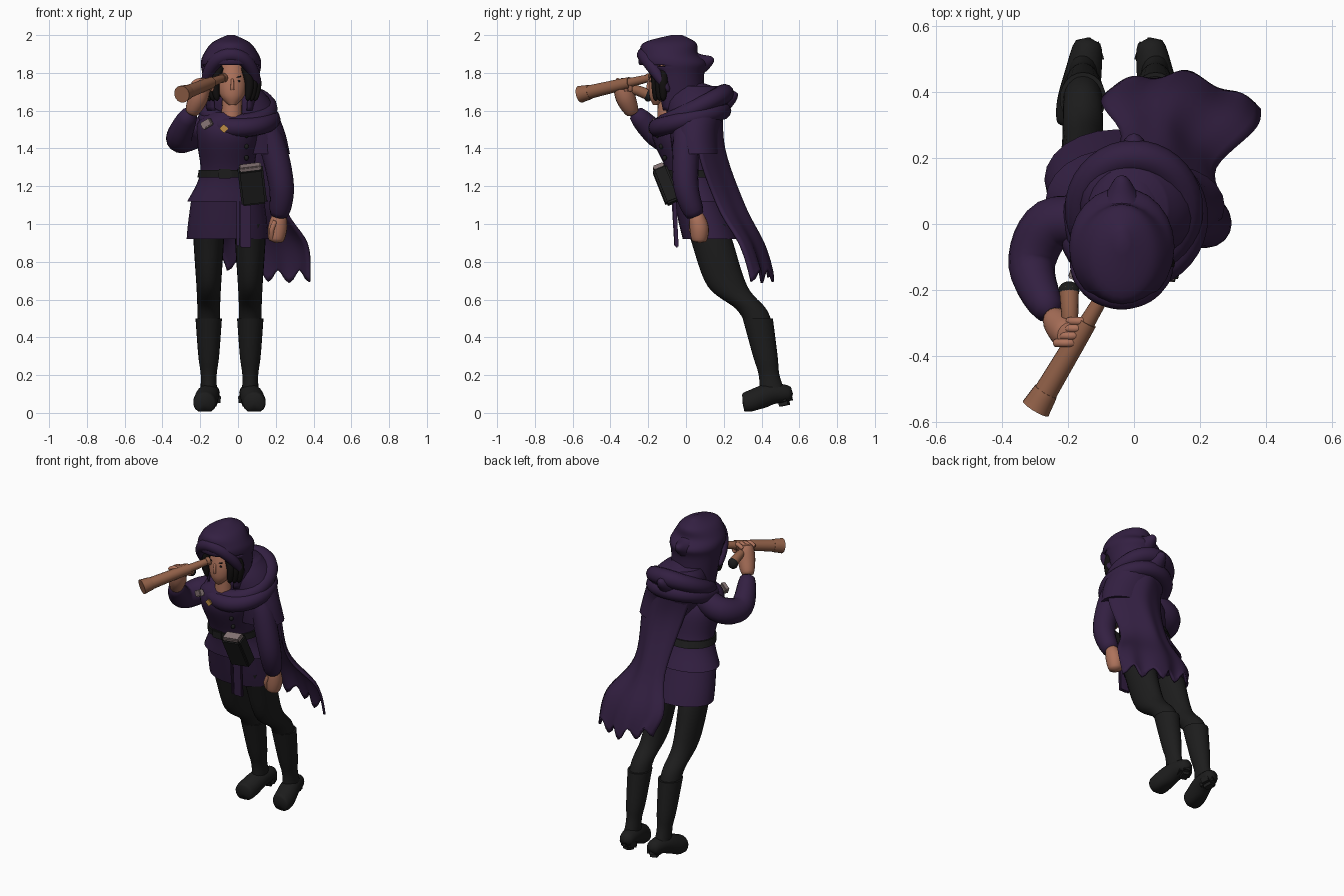
import bpy, bmesh, math
from mathutils import Vector, Quaternion

if "Cube" in bpy.data.objects:
    bpy.data.objects.remove(bpy.data.objects["Cube"])


def material(name, *colour):
    mat = bpy.data.materials.new(name)
    mat.use_nodes = True
    mat.diffuse_color = (*colour, 1)
    shader = next(node for node in mat.node_tree.nodes if node.type == "BSDF_PRINCIPLED")
    shader.inputs["Base Color"].default_value = (*colour, 1)
    shader.inputs["Roughness"].default_value = .8
    return mat


PURPLE = material("purple cloth", .033, .014, .054)
BLACK = material("black leather", .012, .012, .012)
HAIR = material("black hair", .006, .005, .005)
SKIN = material("skin", .42, .17, .105)
WOOD = material("brown wood", .29, .12, .066)
PAPER = material("grey paper", .24, .18, .18)
GOLD = material("gold", .5, .26, .06)


def finish(name, mat, bm, thickness=0):
    bmesh.ops.recalc_face_normals(bm, faces=bm.faces)
    mesh = bpy.data.meshes.new(name)
    bm.to_mesh(mesh)
    bm.free()
    mesh.materials.append(mat)
    part = bpy.data.objects.new(name, mesh)
    bpy.context.collection.objects.link(part)
    if thickness:
        part.modifiers.new("Thickness", "SOLIDIFY").thickness = thickness
    bpy.ops.object.select_all(action="DESELECT")
    part.select_set(True)
    bpy.context.view_layer.objects.active = part
    bpy.ops.object.shade_smooth_by_angle(angle=math.radians(50))
    return part


def spline(rows, steps=6):
    """Smooth curve through every row of values."""
    rows = [Vector(row) for row in rows]
    result = []
    for i in range(len(rows) - 1):
        start, stop = rows[i], rows[i + 1]
        leave = (stop - rows[max(i - 1, 0)]) / 2
        arrive = (rows[min(i + 2, len(rows) - 1)] - start) / 2
        for step in range(steps):
            t = step / steps
            ease = t * t * (3 - 2 * t)
            result.append(start + (stop - start) * ease + leave * (t * (1 - t) ** 2) - arrive * (t * t * (1 - t)))
    return result + [rows[-1]]


def bridge(rings, wrap=True, loop=False, caps=True):
    """Join equal rings of points into a surface."""
    bm = bmesh.new()
    rows = [[bm.verts.new(point) for point in ring] for ring in rings]
    count = len(rows[0])
    pairs = list(zip(rows, rows[1:])) + ([(rows[-1], rows[0])] if loop else [])
    for low, high in pairs:
        for i in range(count if wrap else count - 1):
            j = (i + 1) % count
            bm.faces.new((low[i], low[j], high[j], high[i]))
    if caps:
        bm.faces.new(rows[0])
        bm.faces.new(rows[-1])
    return bm


def circle(count=24):
    turns = [math.tau * i / count for i in range(count)]
    return [(math.cos(turn), math.sin(turn)) for turn in turns]


def stack(x, rings, slide=0, caps=True):
    """Level ellipses, each given as height, y, half width, half depth."""
    top = rings[0][0]
    return bridge([[Vector((x + slide * (top - z) + wide * c, y + deep * s, z)) for c, s in circle()]
                   for z, y, wide, deep in spline(rings)], caps=caps)


def tube(name, mat, path, start, end, swell=0, blunt=False):
    """Round section along a path, its radius going from start to end."""
    points = spline(path)
    last = len(points) - 1
    turn, heading, rings = Quaternion(), Vector((0, 0, 1)), []
    for i, point in enumerate(points):
        t = i / last
        ahead = (points[min(i + 1, last)] - points[max(i - 1, 0)]).normalized()
        turn = heading.rotation_difference(ahead) @ turn
        heading = ahead
        radius = start + (end - start) * t + swell * math.sin(math.pi * t)
        if not blunt:
            radius *= max(.1, math.sqrt(1 - abs(2 * t - 1) ** 12))
        rings.append([point + turn @ Vector((c, s, 0)) * radius for c, s in circle(16)])
    return finish(name, mat, bridge(rings))


def ball(name, mat, at, size):
    bm = bmesh.new()
    bmesh.ops.create_uvsphere(bm, u_segments=24, v_segments=14, radius=1)
    part = finish(name, mat, bm)
    part.location, part.scale = at, size


def box(name, mat, at, size, turn=(0, 0, 0), bevel=.005):
    bm = bmesh.new()
    bmesh.ops.create_cube(bm, size=1)
    bmesh.ops.scale(bm, vec=size, verts=bm.verts)
    bmesh.ops.bevel(bm, geom=bm.edges[:], offset=bevel, segments=2, affect="EDGES")
    part = finish(name, mat, bm)
    part.location, part.rotation_euler = at, turn


def hoop(name, centre, radius, slope, section):
    """Soft cloth ring round the neck, raised toward the back."""
    rings = []
    for c, s in circle(36):
        middle = Vector(centre) + Vector((radius * c, radius * s, slope * s))
        rings.append([middle + Vector((c * u, s * u, v)) * section for u, v in circle(12)])
    finish(name, PURPLE, bridge(rings, loop=True, caps=False))


def spine(z):
    """The whole body leans forward along this line."""
    return .42 - .31 * z


def trunk(name, mat, rings):
    finish(name, mat, stack(-.055, [(z, spine(z), wide, deep) for z, wide, deep in rings]))


# Legs, boots and heels, mirrored about the middle of the body
for side, sign in (("right", -1), ("left", 1)):
    x = -.045 + sign * .11
    finish(side + "_leg", BLACK, stack(x, [
        (1, .11, .08, .11), (.9, .14, .08, .11), (.67, .22, .065, .105), (.55, .345, .06, .08), (.46, .39, .06, .07)]))
    finish(side + "_boot_shaft", BLACK, stack(x, [
        (.5, .38, .07, .08), (.3, .42, .055, .065), (.2, .44, .042, .055), (.1, .46, .045, .07)]))
    heel, toe = x - sign * .018, x + sign * .02
    foot = tube(side + "_boot_foot", BLACK, [(heel, .565, .1), (x, .45, .1), (toe, .35, .06), (toe, .3, .05)], .04, .055, .014)
    for vertex in foot.data.vertices:
        vertex.co.z = max(vertex.co.z, .008, .28 * vertex.co.y - .09)
    box(side + "_boot_heel", BLACK, (heel, .515, .075), (.08, .09, .075), (.2, 0, -.3 * sign), .02)

# Coat: skirt, flared jacket, belt
trunk("coat_skirt", PURPLE, [(.92, .217, .152), (1, .21, .147), (1.15, .19, .135)])
trunk("jacket", PURPLE, [(1.12, .213, .155), (1.27, .145, .125), (1.45, .165, .147), (1.54, .155, .11), (1.59, .08, .06)])
trunk("belt", BLACK, [(1.245, .16, .14), (1.285, .153, .135)])
box("belt_buckle", BLACK, (-.07, -.105, 1.265), (.07, .02, .05))
box("coat_front_strip", PURPLE, (0, -.06, 1.02), (.015, .02, .28), (.06, 0, 0))
box("hanging_sash", PURPLE, (.04, -.055, 1), (.06, .02, .25), (.05, 0, 0))
for z in (1.35, 1.41, 1.47):
    ball("coat_button", BLACK, (.045, spine(z) - .115, z), (.012, .012, .014))

# Pouch with papers
TILT = (.38, -.12, 0)
box("pouch", BLACK, (.075, -.105, 1.205), (.135, .08, .2), TILT, .01)
box("pouch_papers", PAPER, (.065, -.145, 1.3), (.115, .06, .025), TILT)

# Left arm, hanging
tube("left_sleeve", PURPLE, [(.08, 0, 1.56), (.17, 0, 1.45), (.23, 0, 1.2), (.215, .055, 1.03)], .06, .05, .015)
tube("left_hand", SKIN, [(.22, .05, 1.06), (.21, .07, .98), (.2, .07, .9)], .03, .035, .018)
tube("left_thumb", SKIN, [(.2, .03, 1.02), (.18, .03, .97), (.18, .05, .92)], .014, .014)

# Right arm, raised, with fingers over the spyglass
tube("right_sleeve", PURPLE, [(-.1, 0, 1.53), (-.25, 0, 1.47), (-.31, -.13, 1.46), (-.25, -.28, 1.6)], .07, .045, .02)
tube("right_hand", SKIN, [(-.25, -.28, 1.58), (-.21, -.32, 1.67), (-.19, -.34, 1.76)], .03, .04, .018)
for finger in range(4):
    x, y = -.165 - .013 * finger, -.295 - .022 * finger
    tube("right_finger", SKIN, [(x - .04, y, 1.74), (x, y, 1.76), (x + .03, y, 1.74), (x + .02, y, 1.7)], .013, .012)

# Spyglass pieces along one straight line, and the grip in the same hand
EYE_END, FAR_END = Vector((-.075, -.185, 1.775)), Vector((-.298, -.56, 1.687))
for name, near, far, start, end in (("eyepiece", 0, .05, .025, .025), ("thin_barrel", .04, .3, .02, .025),
                                    ("wide_barrel", .3, .9, .03, .037), ("bell", .86, 1, .038, .046)):
    tube("spyglass_" + name, WOOD, [EYE_END.lerp(FAR_END, near), EYE_END.lerp(FAR_END, far)], start, end, blunt=True)
tube("grip", WOOD, [(-.195, -.34, 1.715), (-.195, -.27, 1.71), (-.197, -.2, 1.685)], .022, .03, blunt=True)
ball("grip_cap", BLACK, (-.197, -.2, 1.682), (.032, .026, .034))

# Head, neck and face
tube("neck", SKIN, [(-.035, -.095, 1.5), (-.03, -.1, 1.7)], .058, .05)
finish("head", SKIN, stack(-.03, [
    (1.63, -.155, .02, .02), (1.68, -.13, .065, .065), (1.76, -.11, .08, .085), (1.87, -.1, .06, .07)]))
tube("nose", SKIN, [(-.03, -.19, 1.77), (-.03, -.2, 1.73), (-.03, -.195, 1.71)], .007, .011)
for sign in (-1, 1):
    x = -.03 + sign * .03
    ball("eye", HAIR, (x, -.183, 1.757), (.014, .006, .007))
    box("eyebrow", HAIR, (x, -.184, 1.778), (.034, .009, .008), (0, -.25 * sign, 0), .002)
    for lock in range(3):
        x = -.03 + sign * (.08 + .02 * lock)
        y = -.16 + .02 * lock
        tube("hair_lock", HAIR, [(x - sign * .02, y, 1.84), (x + sign * .01, y, 1.75), (x, y, 1.65)], .018, .01, .01)
ball("back_hair", HAIR, (-.03, -.06, 1.77), (.11, .1, .12))

# Hood with an open front, thick brim and a fold flaring out at the back
hood = stack(-.037, [(2, -.05, .02, .03), (1.96, -.085, .1, .138), (1.9, -.09, .145, .155), (1.85, -.07, .16, .18),
                     (1.78, -.055, .15, .15), (1.6, -.03, .13, .13)], caps=False)
hood.faces.new([vertex for vertex in hood.verts if vertex.co.z > 1.999])
middles = [(face, face.calc_center_median()) for face in hood.faces]
opening = [face for face, middle in middles if middle.z < 1.84 and middle.y < -.13]
bmesh.ops.delete(hood, geom=opening, context="FACES")
finish("hood", PURPLE, hood, .012)
arc = [math.pi * i / 6 for i in range(7)]
tube("hood_brim", PURPLE, [(-.037 - .14 * math.cos(turn), -.09 - .13 * math.sin(turn), 1.7 + .195 * math.sin(turn))
                           for turn in arc], .02, .02, .02)
tube("hood_point", PURPLE, [(-.037, 0, 1.84), (-.037, .08, 1.85), (-.037, .148, 1.875)], .1, .01)

# Cowl folds and shoulder mantle, which hangs lower over the left arm
hoop("upper_cowl", (0, .045, 1.61), .158, .08, .052)
hoop("lower_cowl", (.005, .02, 1.555), .17, .045, .05)
tube("cowl_point", PURPLE, [(0, .06, 1.63), (0, .18, 1.65), (0, .275, 1.69)], .14, .01)
finish("shoulder_mantle", PURPLE, stack(-.02, [
    (1.73, .045, .12, .125), (1.65, .06, .17, .165), (1.5, .045, .19, .135), (1.37, .055, .18, .125)], slide=.32))
box("collar_patch", PAPER, (-.165, -.16, 1.53), (.06, .03, .04), (0, -.5, -.35))
box("pendant", GOLD, (-.075, -.192, 1.505), (.035, .012, .035), (0, math.pi / 4, 0), .003)

# Cape: outer and inner edges sweep down, with bulge, folds and a torn hem
outer = spline([(.16, .1, 1.64), (.26, .07, 1.4), (.25, .17, 1.1), (.37, .29, .9), (.385, .35, .73)])
inner = spline([(-.15, .1, 1.64), (-.08, .15, 1.4), (-.04, .27, 1.1), (-.1, .37, .9), (-.06, .42, .79)])
COLUMNS = 24
cape = []
for k, (left, right) in enumerate(zip(outer, inner)):
    drop = k / (len(outer) - 1)
    row = []
    for i in range(COLUMNS + 1):
        t = i / COLUMNS
        point = left.lerp(right, t)
        point.y += (.1 - .03 * drop) * math.sin(math.pi * t) + .012 * drop * math.sin(5 * math.pi * t)
        point.z -= drop ** 8 * (.035 * math.cos(math.pi * i / 3) + .03 * math.sin(math.pi * t))
        row.append(point)
    cape.append(row)
finish("cape", PURPLE, bridge(cape, wrap=False, caps=False), .014)
